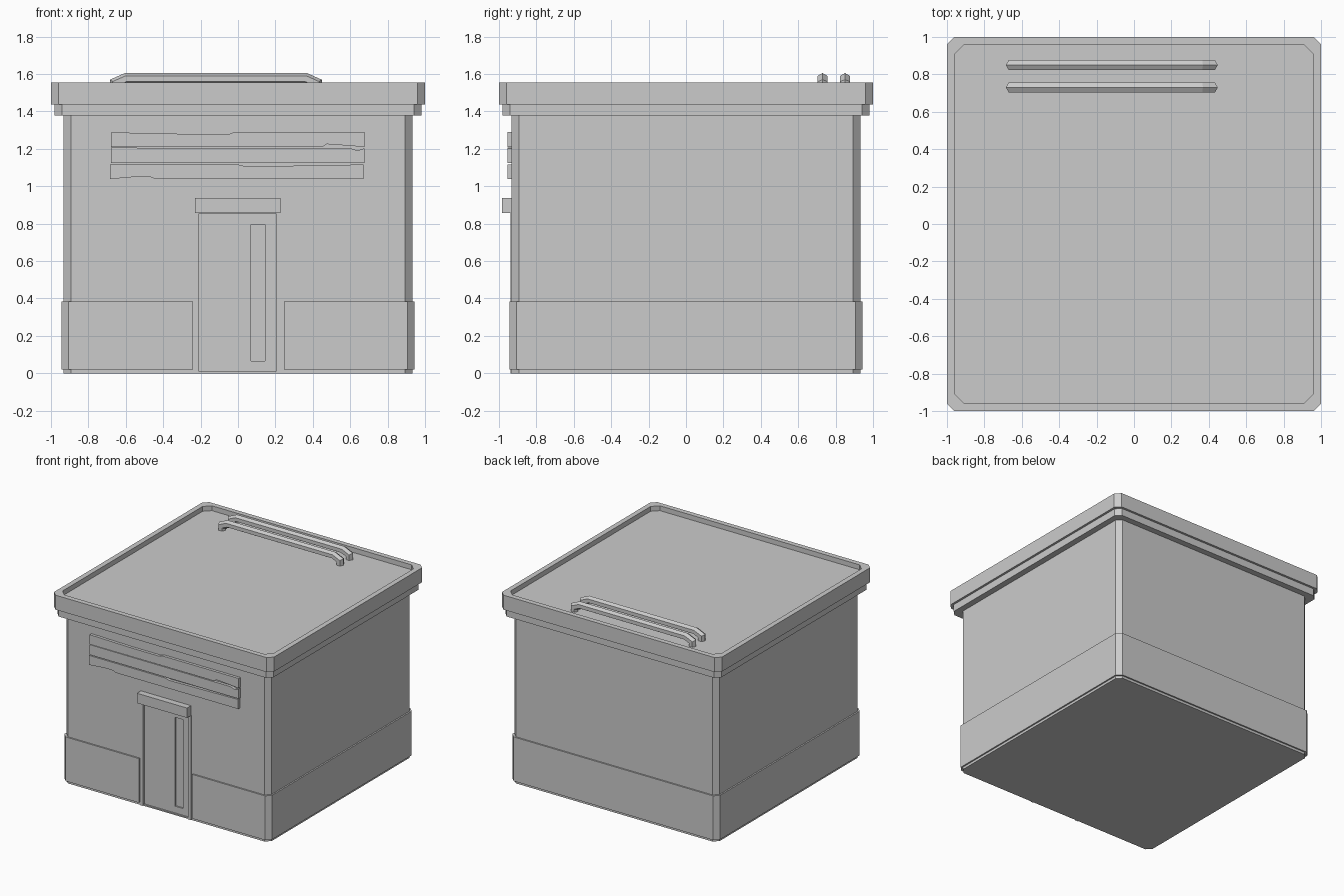
import bpy, bmesh, math
from mathutils import Vector

if "Cube" in bpy.data.objects:
    bpy.data.objects.remove(bpy.data.objects["Cube"])


def make(name, bm):
    bmesh.ops.recalc_face_normals(bm, faces=bm.faces)
    me = bpy.data.meshes.new(name)
    bm.to_mesh(me)
    bm.free()
    ob = bpy.data.objects.new(name, me)
    bpy.context.collection.objects.link(ob)
    return ob


def extrude(name, pts, axis, lo, hi):
    """Closed 2D outline extruded along z (xy outline) or y (xz outline)."""
    bm = bmesh.new()
    place = (lambda p, d: (p[0], p[1], d)) if axis == 'z' else (lambda p, d: (p[0], d, p[1]))
    a = [bm.verts.new(place(p, lo)) for p in pts]
    b = [bm.verts.new(place(p, hi)) for p in pts]
    bm.faces.new(a)
    bm.faces.new(b)
    for i in range(len(pts)):
        j = (i + 1) % len(pts)
        bm.faces.new((a[i], a[j], b[j], b[i]))
    return make(name, bm)


def octagon(h, c):
    """Square outline with chamfered corners, starting at the front left."""
    k = h - c
    return [(-k, -h), (k, -h), (h, -k), (h, k), (k, h), (-k, h), (-h, k), (-h, -k)]


def rect(x0, x1, z0, z1):
    return [(x0, z0), (x1, z0), (x1, z1), (x0, z1)]


def cut(ob, cutter):
    m = ob.modifiers.new("cut", 'BOOLEAN')
    m.object = cutter
    m.operation = 'DIFFERENCE'
    m.solver = 'EXACT'
    cutter.hide_render = True
    cutter.display_type = 'WIRE'


def hex_pipe(name, path, y, r):
    """Six-sided pipe swept along an xz path with mitred bends."""
    bm = bmesh.new()
    pts = [Vector(p) for p in path]
    rings = []
    for i, p in enumerate(pts):
        d0 = (p - pts[max(i - 1, 0)]).normalized()
        d1 = (pts[min(i + 1, len(pts) - 1)] - p).normalized()
        t = (d0 + d1).normalized()
        n = Vector((-t.y, t.x))
        s = r / max(n.dot(Vector((-d1.y, d1.x))) if d1.length else 1, 0.5)
        ring = []
        for k in range(6):
            a = math.tau * k / 6
            q = p + n * (math.cos(a) * s)
            ring.append(bm.verts.new((q.x, y + math.sin(a) * r, q.y)))
        rings.append(ring)
    for a, b in zip(rings, rings[1:]):
        for k in range(6):
            bm.faces.new((a[k], a[(k + 1) % 6], b[(k + 1) % 6], b[k]))
    bm.faces.new(rings[0])
    bm.faces.new(rings[-1])
    return make(name, bm)


# Walls with recessed door and narrow door window
W = 0.932
walls = extrude("walls", octagon(W, 0.038), 'z', 0, 1.40)
cut(walls, extrude("door_cutter", rect(-0.208, 0.202, 0.01, 0.855), 'y', -1.1, -0.918))
cut(walls, extrude("door_window_cutter", rect(0.07, 0.145, 0.065, 0.795), 'y', -1.1, -0.906))

# Base band, notched at the doorway
base = octagon(0.944, 0.038)
base[1:1] = [(-0.24, -0.944), (-0.24, -0.90), (0.245, -0.90), (0.245, -0.944)]
extrude("base_band", base, 'z', 0.02, 0.383)

# Door frame and lintel
frame = [(-0.235, 0), (-0.208, 0), (-0.208, 0.855), (0.202, 0.855),
         (0.202, 0), (0.23, 0), (0.23, 0.86), (-0.235, 0.86)]
extrude("door_frame", frame, 'y', -0.937, -0.91)
extrude("door_lintel", rect(-0.23, 0.226, 0.857, 0.938), 'y', -0.984, -0.92)

# Weathered planks above the door
planks = [
    [(-0.68, 1.21), (0.45, 1.21), (0.475, 1.225), (0.52, 1.222), (0.675, 1.21),
     (0.675, 1.29), (-0.02, 1.29), (-0.045, 1.28), (-0.30, 1.28), (-0.68, 1.288)],
    [(-0.68, 1.123), (0.675, 1.123), (0.675, 1.203), (0.64, 1.19), (0.60, 1.203), (-0.68, 1.206)],
    [(-0.685, 1.038), (-0.55, 1.05), (-0.47, 1.05), (-0.44, 1.038), (0.67, 1.038), (0.67, 1.116),
     (0.10, 1.106), (0.04, 1.106), (0.0, 1.116), (-0.685, 1.116)],
]
for i, p in enumerate(planks):
    extrude(f"sign_plank_{i + 1}", p, 'y', -0.955, -0.92)

# Stepped cornice and sunken roof
extrude("lower_cornice", octagon(0.982, 0.04), 'z', 1.377, 1.436)
roof = extrude("roof_slab", octagon(1.0, 0.04), 'z', 1.436, 1.555)
cut(roof, extrude("roof_cutter", octagon(0.958, 0.05), 'z', 1.515, 1.7))

# Roof pipes
path = [(-0.655, 1.50), (-0.655, 1.55), (-0.598, 1.575), (0.362, 1.575), (0.418, 1.55), (0.418, 1.50)]
for i, y in enumerate((0.73, 0.85)):
    hex_pipe(f"roof_pipe_{i + 1}", path, y, 0.03)
